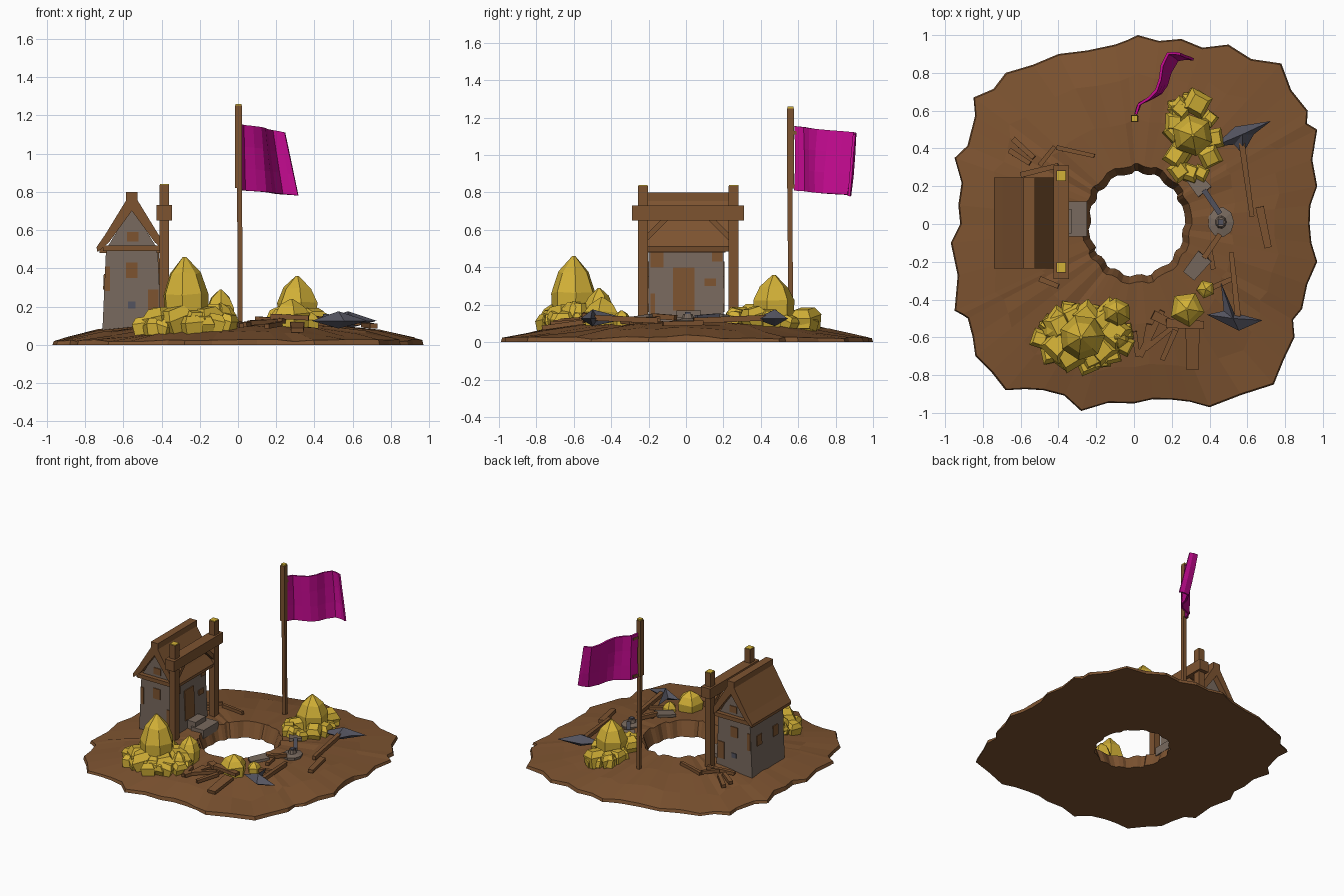
import bpy, bmesh, math, random
from mathutils import Vector, Matrix

if "Cube" in bpy.data.objects:
    bpy.data.objects.remove(bpy.data.objects["Cube"])
random.seed(4)


def material(name, rgb):
    m = bpy.data.materials.new(name)
    m.diffuse_color = (*rgb, 1)
    m.use_nodes = True
    m.node_tree.nodes["Principled BSDF"].inputs["Base Color"].default_value = m.diffuse_color
    return m


BROWN = material("earth_and_wood_brown", (.205, .087, .030))
STONE = material("plaster_grey", (.19, .143, .112))
GOLD = material("gold_yellow", (.65, .44, .038))
PINK = material("flag_magenta", (.53, .003, .27))
STEEL = material("dark_steel", (.088, .088, .115))


def make(name, verts, faces, *mats):
    me = bpy.data.meshes.new(name)
    me.from_pydata([tuple(v) for v in verts], [], faces)
    bm = bmesh.new()
    bm.from_mesh(me)
    bmesh.ops.recalc_face_normals(bm, faces=bm.faces)
    bm.to_mesh(me)
    bm.free()
    ob = bpy.data.objects.new(name, me)
    bpy.context.collection.objects.link(ob)
    for m in mats:
        me.materials.append(m)
    return ob


def loft(name, rings, mat, caps=True):
    n, v, f = len(rings[0]), [p for r in rings for p in r], []
    for k in range(len(rings) - 1):
        for i in range(n):
            j = (i + 1) % n
            f.append((k*n + i, k*n + j, k*n + n + j, k*n + n + i))
    if caps:
        f += [tuple(range(n)), tuple(range(len(v) - n, len(v)))]
    return make(name, v, f, mat)


def box(name, lo, hi, mat):
    return loft(name, [[(x, y, z) for x, y in ((lo[0], lo[1]), (hi[0], lo[1]), (hi[0], hi[1]), (lo[0], hi[1]))]
                       for z in (lo[2], hi[2])], mat)


def beam(name, a, b, w, h, mat, w2=None):
    a, b = Vector(a), Vector(b)
    d = (b - a).normalized()
    side = d.cross(Vector((0, 0, 1)))
    side = side.normalized() if side.length > .1 else Vector((1, 0, 0))
    up = side.cross(d)
    return loft(name, [[p + side*s*q/2 + up*t*h/2 for s, t in ((-1, -1), (1, -1), (1, 1), (-1, 1))]
                       for p, q in ((a, w), (b, w2 or w))], mat)


def ground_z(x, y):
    r = math.hypot(x, y)
    prof = ((0, .11), (.3, .11), (.5, .10), (.75, .075), (.97, .022), (3, .022))
    for (r0, z0), (r1, z1) in zip(prof, prof[1:]):
        if r <= r1:
            return z0 + (z1 - z0)*(r - r0)/(r1 - r0)


def extrude_y(name, prof, y0, y1, mat):
    return loft(name, [[(x, y, z) for x, z in prof] for y in (y0, y1)], mat)


# ragged earth mound with a shaft hole
outline = [(.97, .2), (.97, .5), (.92, .6), (.78, .85), (.5, .95), (.25, .98), (.02, 1), (-.1, .95), (-.4, .9),
           (-.68, .8), (-.85, .67), (-.86, .5), (-.95, .35), (-.93, .1), (-.97, -.1), (-.95, -.46), (-.88, -.5),
           (-.84, -.7), (-.68, -.88), (-.48, -.88), (-.28, -.99), (0, -.95), (.2, -.93), (.4, -.97), (.74, -.85),
           (.85, -.6), (.89, -.45), (.97, -.2), (.93, 0)]
rim = []
for p, q in zip(outline, outline[1:] + outline[:1]):
    k = random.uniform(.965, 1.0)
    rim += [p, ((p[0] + q[0])/2*k, (p[1] + q[1])/2*k)]


def rim_ring(t, z=None, hole=.30):
    ring = []
    for i, (x, y) in enumerate(rim):
        a = math.atan2(y, x)
        hr = hole + (.008 if i % 4 < 2 else -.005)
        hx, hy = .015 + hr*.95*math.cos(a), hr*1.04*math.sin(a)
        px, py = hx + (x - hx)*t, hy + (y - hy)*t
        ring.append((px, py, z if z is not None else ground_z(px, py) + random.uniform(-.006, .006)))
    return ring


bottom = rim_ring(1, 0)
loft("earth_mound", [bottom, rim_ring(.99), rim_ring(.7), rim_ring(.35), rim_ring(0),
                     rim_ring(0, 0, .262), bottom], BROWN, caps=False)

# hut walls, roof and trim
CX = -.555
extrude_y("hut_walls", [(CX + x, z) for x, z in
                        ((-.155, .05), (.155, .05), (.135, .5), (0, .72), (-.135, .5))], -.2, .2, STONE)
half = [(.03, .80), (.03, .755), (.14, .575), (.185, .51), (.18, .485), (.12, .535)]
extrude_y("hut_roof", [(CX + x, z) for x, z in half] + [(CX, .70)] +
          [(CX - x, z) for x, z in reversed(half)], -.235, .245, BROWN)
for s in (-1, 1):
    box("gable_beam", (CX - .15, s*.215 - .018, .49), (CX + .15, s*.215 + .018, .52), BROWN)
    box("eave_beam", (CX + s*.15 - .02, -.21, .48), (CX + s*.15 + .02, .21, .51), BROWN)

# thin door, window and worn-plaster plates on the walls
for s in (-1, 1):
    for x0, x1, z0, z1, m in ((-.03, .03, .35, .43, BROWN), (-.025, .035, .54, .59, BROWN),
                              (.085, .14, .16, .29, BROWN), (-.14, -.115, .28, .41, BROWN),
                              (-.02, .02, .19, .225, STEEL)):
        box("gable_plate", (CX + x0, s*.202 - .004, z0), (CX + x1, s*.202 + .004, z1), m)


def wall_plate(name, s, y0, y1, z0, z1, m):
    w = [.155 - (z - .05)*.02/.45 for z in (z0, z1)]
    extrude_y(name, [(CX + s*(w[0] - .003), z0), (CX + s*(w[0] + .006), z0),
                     (CX + s*(w[1] + .006), z1), (CX + s*(w[1] - .003), z1)], y0, y1, m)


wall_plate("door", 1, -.07, .045, .17, .40, BROWN)
for y0, y1, z0, z1 in ((-.19, -.12, .40, .48), (.14, .195, .43, .48), (-.19, -.165, .13, .26), (.1, .16, .3, .34)):
    wall_plate("worn_patch", 1, y0, y1, z0, z1, BROWN)
for y in (-.1, .1):
    wall_plate("rear_window", -1, y - .03, y + .03, .29, .37, BROWN)

# hoist frame beside the hut, with gold end grain on the post tops
for y in (-.23, .255):
    box("frame_post", (-.41, y - .027, .06), (-.36, y + .027, .835), BROWN)
    box("post_cap", (-.408, y - .025, .833), (-.362, y + .025, .84), GOLD)
box("frame_crossbeam", (-.425, -.29, .65), (-.345, .31, .73), BROWN)
for s in (-1, 1):
    beam("frame_brace", (-.385, .012 + s*.23, .55), (-.385, .012 + s*.12, .66), .03, .03, BROWN)

# stone steps down to the shaft
box("step_block", (-.36, -.065, .07), (-.25, .12, .135), STONE)
box("upper_step", (-.40, -.05, .07), (-.33, .08, .17), STONE)

# flag pole and waving flag
beam("flag_pole", (.012, .56, .08), (.008, .555, .85), .026, .026, BROWN)
box("flag_pole_top", (-.015, .54, .82), (.022, .578, 1.25), BROWN)
box("pole_cap", (-.012, .543, 1.249), (.019, .575, 1.26), GOLD)
for z in (.83, 1.12):
    beam("flag_tie", (.005, .56, z), (.02, .625, z), .015, .02, BROWN)
path = [(.01, .58), (.03, .635), (.085, .665), (.13, .70), (.155, .75), (.17, .82), (.205, .885), (.25, .89), (.28, .885)]
sheet, ROWS = [], 4
for i, (x, y) in enumerate(path):
    t = i/(len(path) - 1)
    for j in range(ROWS):
        u = j/(ROWS - 1)
        z = (.81 - .03*t)*(1 - u) + (1.155 - .045*t)*u
        sheet.append((x + t*.035*(1 - 2*u), y + .02*t*(2*u - 1) + .006*math.sin(3*u + i), z))
flag = make("flag", sheet, [(a, a + ROWS, a + ROWS + 1, a + 1) for i in range(len(path) - 1)
                            for a in range(i*ROWS, i*ROWS + ROWS - 1)], PINK)
solid = flag.modifiers.new("thickness", "SOLIDIFY")
solid.thickness, solid.offset = .014, 0


# gold crystals: tapered six-sided rocks
def crystal(name, x, y, r, top, n=6, base=None, lean=(0, 0)):
    z0 = (ground_z(x, y) if base is None else base) - .015
    ph, rings = random.random()*6, []
    for t, k in ((0, .92), (.5, 1), (.78, .68), (1, .07)):
        rings.append([(x + lean[0]*t + r*k*math.cos(ph + i*math.tau/n), y + lean[1]*t + r*k*math.sin(ph + i*math.tau/n),
                       z0 + (top - z0)*t + (random.uniform(-.06, .06)*r if 0 < t < 1 else 0)) for i in range(n)])
    loft(name, rings, GOLD)


def nugget(x, y, s, lift=0):
    m = Matrix.Translation((x, y, ground_z(x, y) + s*.35 + lift)) @ Matrix.Rotation(random.random()*6, 4, 'Z') \
        @ Matrix.Rotation(random.uniform(-.4, .4), 4, 'X')
    loft("gold_nugget", [[m @ Vector((a*k*s/2, b*k*s/2, z*s)) for a, b in ((-1, -1), (1, -1), (1, 1), (-1, 1))]
                         for z, k in ((-.5, .9), (.15, 1.05), (.5, .65))], GOLD)


def nugget_ring(cx, cy, rx, ry, n, s):
    for i in range(n):
        a = i*math.tau/n + random.uniform(-.15, .15)
        k = random.uniform(.8, 1.0)
        nugget(cx + rx*k*math.cos(a), cy + ry*k*math.sin(a), s*random.uniform(.75, 1.2))


crystal("large_crystal", -.27, -.6, .122, .46, 7, lean=(-.01, 0))
crystal("side_crystal", -.095, -.475, .08, .29, lean=(.005, .01))
crystal("low_crystal", -.09, -.6, .07, .22)
crystal("low_crystal", -.42, -.56, .07, .19)
nugget_ring(-.26, -.59, .24, .16, 17, .085)
nugget_ring(-.26, -.59, .16, .12, 9, .12)
crystal("rear_crystal", .31, .47, .112, .36, 6, lean=(0, .0))
nugget_ring(.305, .46, .115, .22, 12, .09)
nugget(.33, .64, .12)
nugget(.23, .61, .09)
crystal("front_crystal", .28, -.45, .095, .24, 5)
crystal("small_front_crystal", .38, -.345, .05, .17, 5)

# loose planks and sticks: ends on the plan, width, lift above the ground
for x0, y0, x1, y1, w, up in ((.0, -.57, .02, -.70, .03, .02), (.03, -.7, .15, -.46, .035, .025),
                              (.06, -.66, .2, -.55, .03, .03), (.22, -.56, .15, -.72, .03, .02),
                              (.31, -.55, .31, -.77, .075, .02), (.1, -.48, .24, -.55, .05, .035),
                              (.17, -.525, .37, -.535, .05, .055), (.08, -.53, .06, -.62, .03, .02),
                              (.665, .09, .71, -.125, .045, .02), (-.64, .45, -.53, .35, .03, .02),
                              (-.66, .39, -.55, .32, .03, .025), (-.41, .405, -.21, .36, .025, .015),
                              (-.50, .31, -.42, .41, .025, .03), (-.5, -.29, -.4, -.33, .03, .015),
                              (-.6, .26, -.4, .31, .03, .02), (.36, -.36, .52, -.29, .03, .015),
                              (.4, -.14, .42, -.24, .03, .02)):
    beam("loose_plank", (x0, y0, ground_z(x0, y0) + up), (x1, y1, ground_z(x1, y1) + up), w, .025, BROWN, w*.85)


# pickaxes lying on the mound
def pick(pts, c, h0, h1):
    n = len(pts)
    v = [(x, y, .125) for x, y in pts] + [(*c, .175), (*c, .085)]
    make("pickaxe_head", v, [(i, (i + 1) % n, n + k) for i in range(n) for k in (0, 1)], STEEL)
    beam("pickaxe_handle", (*h0, .13), (*h1, .115), .032, .03, BROWN, .025)


pick([(.42, .41), (.535, .515), (.725, .545), (.635, .475), (.575, .37), (.53, .42)], (.575, .475), (.57, .43), (.625, .04))
pick([(.46, -.31), (.53, -.47), (.68, -.51), (.555, -.565), (.386, -.48), (.475, -.46)], (.525, -.5), (.55, -.49), (.515, -.15))

# pan and the two shovels resting around it
loft("round_pan", [[(.46 + r*math.cos(i*math.tau/9), .01 + r*1.15*math.sin(i*math.tau/9), z) for i in range(9)]
                   for r, z in ((.068, .085), (.07, .115), (.03, .125), (.022, .15))], STONE)
box("pan_knob", (.445, -.005, .14), (.475, .025, .16), STEEL)
for s in (-1, 1):
    beam("shovel_blade", (.29, s*.275, .125), (.375, s*.17, .14), .075, .02, STONE, .09)
    beam("shovel_handle", (.37, s*.18, .14), (.455, s*.055, .13), .028, .028, STEEL if s > 0 else BROWN)
